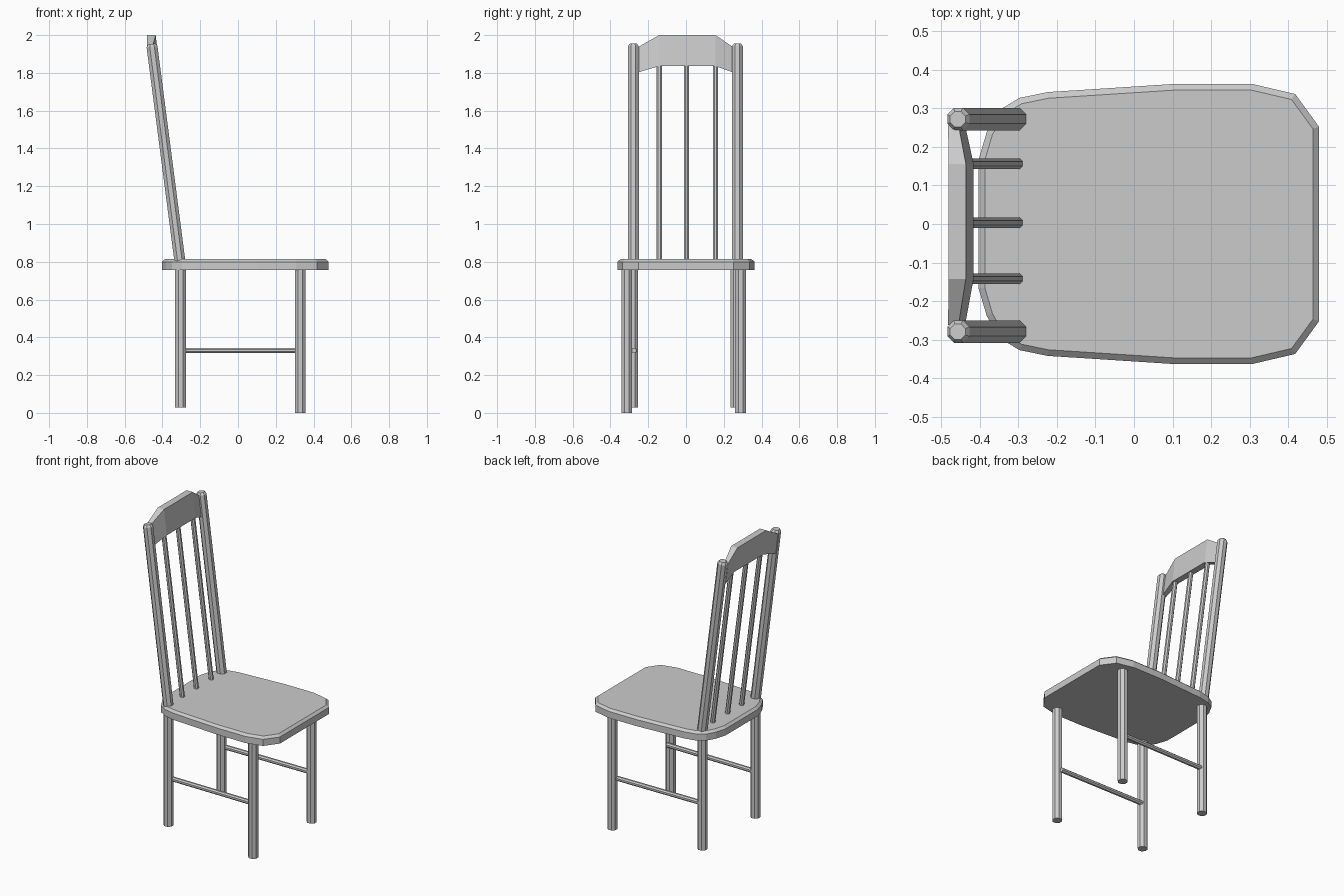
import bpy, bmesh, math
from mathutils import Vector

if "Cube" in bpy.data.objects:
    bpy.data.objects.remove(bpy.data.objects["Cube"])


def finish(name, bm):
    bmesh.ops.recalc_face_normals(bm, faces=bm.faces)
    me = bpy.data.meshes.new(name)
    bm.to_mesh(me)
    bm.free()
    ob = bpy.data.objects.new(name, me)
    bpy.context.collection.objects.link(ob)
    return ob


def loft(name, rings):
    """Skin equal-length closed rings and cap both ends."""
    bm = bmesh.new()
    vs = [[bm.verts.new(p) for p in r] for r in rings]
    n = len(vs[0])
    for a, b in zip(vs, vs[1:]):
        for i in range(n):
            j = (i + 1) % n
            bm.faces.new((a[i], a[j], b[j], b[i]))
    bm.faces.new(vs[0])
    bm.faces.new(vs[-1])
    return finish(name, bm)


def rod(name, p0, p1, half, chamfer=0.0, sides=8):
    """Flat-sided rod; half = half width across flats."""
    p0, p1 = Vector(p0), Vector(p1)
    d = (p1 - p0).normalized()
    q = d.to_track_quat('Z', 'Y')
    r = half / math.cos(math.pi / sides)

    def ring(c, k):
        return [c + q @ Vector((k * math.cos((i + .5) * math.tau / sides),
                                k * math.sin((i + .5) * math.tau / sides), 0))
                for i in range(sides)]
    rings = [ring(p0, r), ring(p1 - d * chamfer, r)]
    if chamfer:
        rings.append(ring(p1, r - chamfer * 0.7))
    return loft(name, rings)


# Seat: outline with a chamfered top edge
half_outline = [(0.48, 0.252), (0.418, 0.337), (0.307, 0.363), (0.102, 0.363),
                (-0.224, 0.342), (-0.297, 0.327), (-0.35, 0.295),
                (-0.382, 0.238), (-0.403, 0.167)]
outline = half_outline + [(x, -y) for x, y in reversed(half_outline)]


def inset(pts, d):
    out = []
    for i, p in enumerate(pts):
        p = Vector(p)
        e0 = (p - Vector(pts[i - 1])).normalized()
        e1 = (Vector(pts[(i + 1) % len(pts)]) - p).normalized()
        n0, n1 = Vector((-e0.y, e0.x)), Vector((-e1.y, e1.x))
        out.append(p + (n0 + n1) * d / (1 + n0.dot(n1)))
    return out


loft("seat", [[(x, y, 0.757) for x, y in outline],
              [(x, y, 0.80) for x, y in outline],
              [(x, y, 0.814) for x, y in inset(outline, 0.016)]])

# Legs, side stretchers and back posts
for side, s, yf, yb, yp in (("right", -1, -0.314, -0.283, -0.279),
                            ("left", 1, 0.289, 0.264, 0.272)):
    rod(f"front_leg_{side}", (0.33, yf, 0), (0.33, yf, 0.77), 0.0285)
    rod(f"back_leg_{side}", (-0.304, yb, 0.028), (-0.304, yb, 0.77), 0.0285)
    rod(f"stretcher_{side}", (-0.304, s * 0.272, 0.33),
        (0.33, s * 0.277, 0.33), 0.014)
    rod(f"back_post_{side}", (-0.306, yp, 0.79), (-0.457, yp, 1.953),
        0.029, chamfer=0.014)

# Back spindles
for i, y in enumerate((-0.142, 0.003, 0.156)):
    rod(f"spindle_{i + 1}", (-0.301, y, 0.80), (-0.441, y, 1.87), 0.014)

# Crest rail: bowed, thinner and lower at its ends
# each section: y, bottom z, top z, bottom back/front x, top back/front x
sections = [(-0.262, 1.80, 1.932, -0.466, -0.438, -0.482, -0.455),
            (-0.142, 1.836, 2.0, -0.458, -0.416, -0.481, -0.436),
            (0.156, 1.836, 2.0, -0.458, -0.416, -0.481, -0.436),
            (0.256, 1.80, 1.932, -0.466, -0.438, -0.482, -0.455)]
loft("crest_rail", [[(bb, y, z0), (bf, y, z0), (tf, y, z1), (tb, y, z1)]
                    for y, z0, z1, bb, bf, tb, tf in sections])
